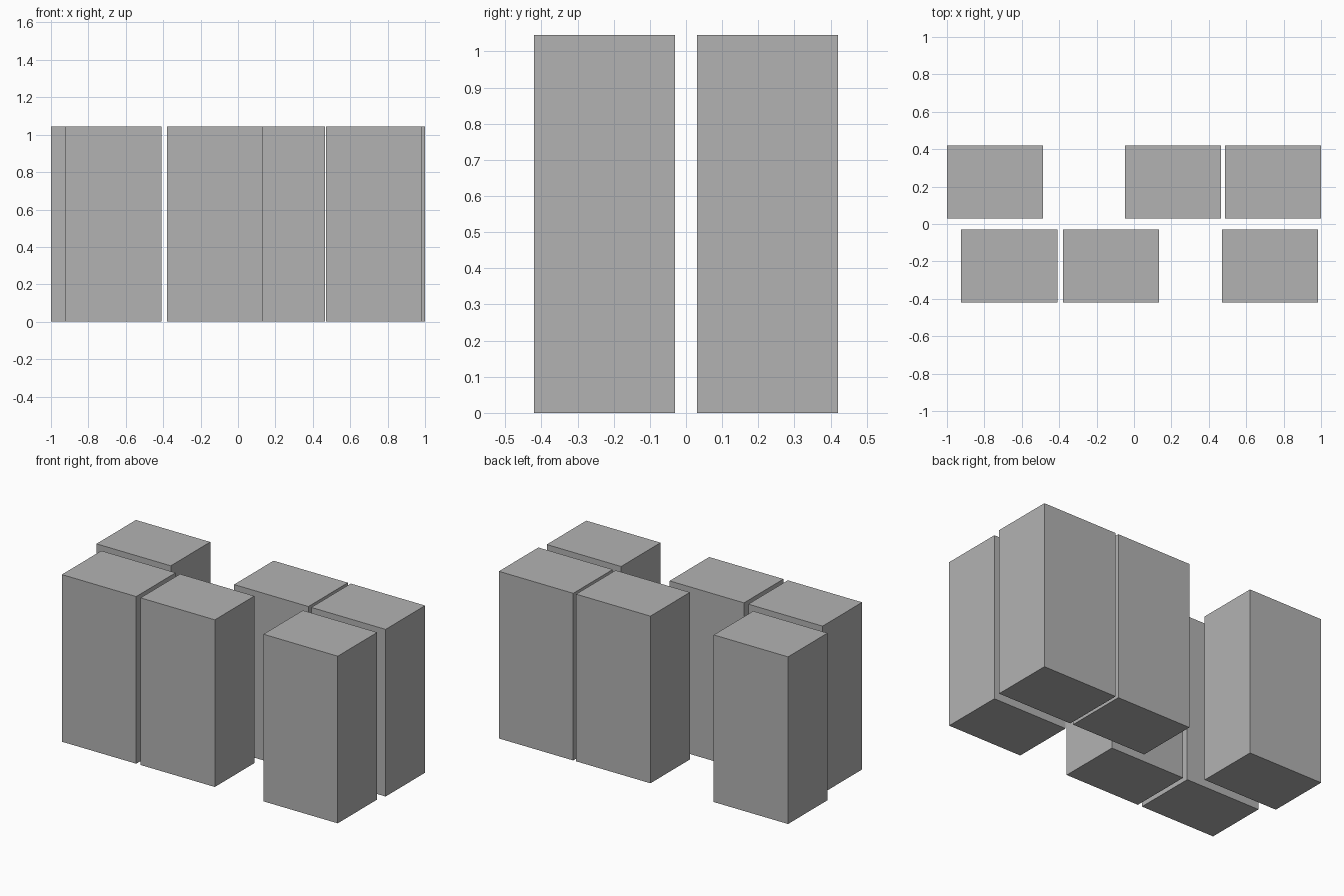
import bpy

cube = bpy.data.objects.get("Cube")
if cube:
    bpy.data.objects.remove(cube, do_unlink=True)

# Single plain grey
grey = bpy.data.materials.new("plain_grey")
grey.use_nodes = True
colour = (0.45, 0.45, 0.45, 1)
grey.diffuse_color = colour
grey.node_tree.nodes["Principled BSDF"].inputs["Base Color"].default_value = colour

WIDTH, DEPTH, HEIGHT = 0.514, 0.39, 1.045


def block(name, x, y):
    """Upright block standing on the ground, centred at x, y."""
    bpy.ops.mesh.primitive_cube_add(size=1, location=(x, y, HEIGHT / 2))
    ob = bpy.context.object
    ob.name = name
    ob.scale = (WIDTH, DEPTH, HEIGHT)
    bpy.ops.object.transform_apply(location=False, rotation=False, scale=True)
    ob.data.materials.append(grey)


# Two staggered rows of blocks
rows = {
    "front": (-0.225, (-0.667, -0.123, 0.727)),
    "back": (0.225, (-0.743, 0.209, 0.743)),
}
for row, (y, centres) in rows.items():
    for side, x in zip(("right", "middle", "left"), centres):
        block(f"{row}_{side}_block", x, y)
